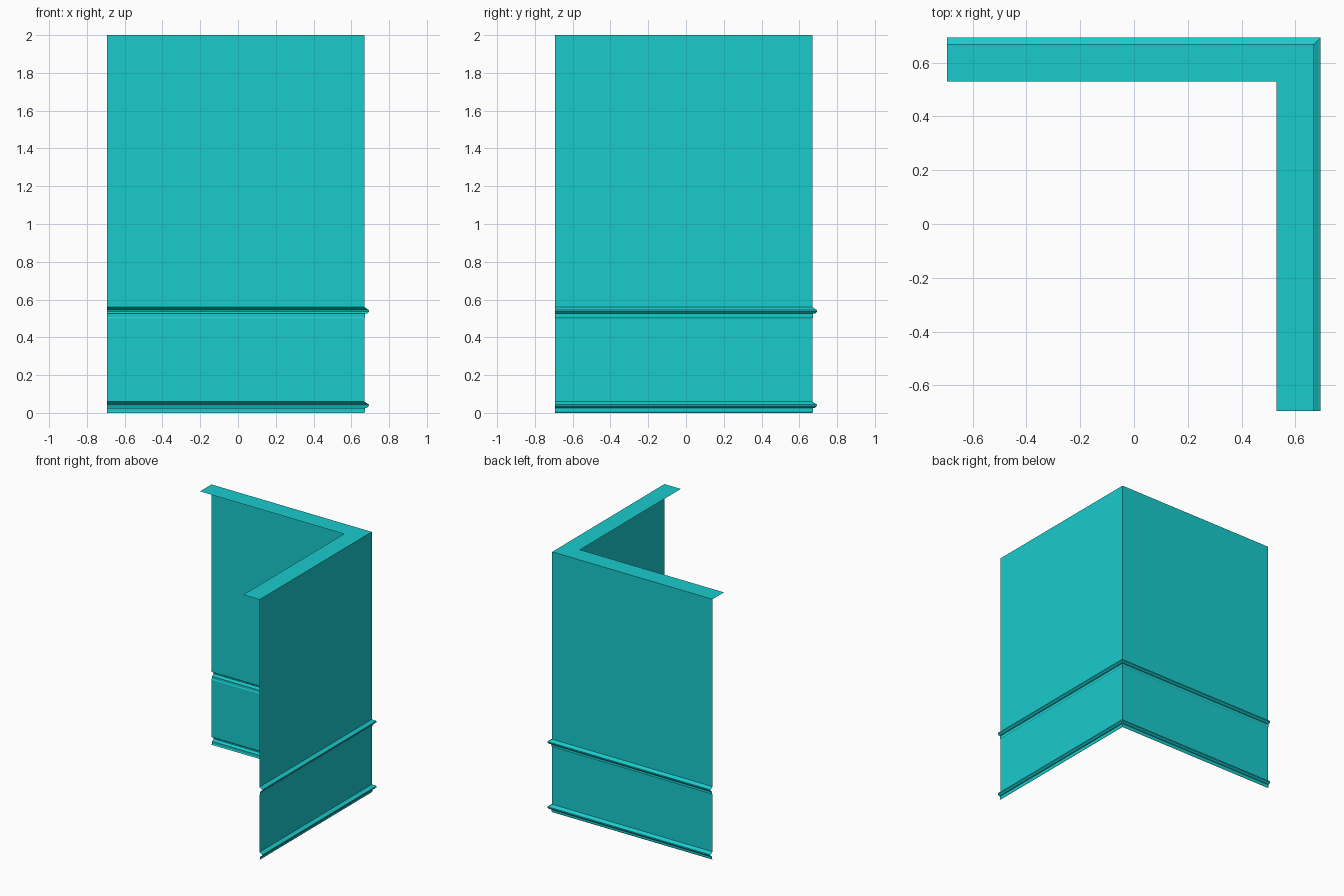
import bpy, bmesh

if "Cube" in bpy.data.objects:
    bpy.data.objects.remove(bpy.data.objects["Cube"])

END = -0.694    # free ends of both arms
WALL = 0.669    # outer wall plane
TOP_IN = 0.53   # inner edge of the top ledge

def mat(name, color):
    m = bpy.data.materials.new(name)
    m.diffuse_color = color
    m.use_nodes = True
    m.node_tree.nodes["Principled BSDF"].inputs["Base Color"].default_value = m.diffuse_color
    return m

TEAL = mat("teal", (0.01, 0.60, 0.61, 1))

def sweep_corner(name, profile):
    """Sweep an (offset, z) profile along the mitred L path."""
    bm = bmesh.new()
    rows = [[bm.verts.new(p) for p in ((END, o, z), (o, o, z), (o, END, z))]
            for o, z in profile]
    for a, b in zip(rows, rows[1:]):
        for i in range(2):
            bm.faces.new((a[i], a[i + 1], b[i + 1], b[i]))
    me = bpy.data.meshes.new(name)
    bm.to_mesh(me)
    bm.free()
    me.materials.append(TEAL)
    ob = bpy.data.objects.new(name, me)
    bpy.context.collection.objects.link(ob)
    return ob

# Moulding cross-section: (projection from wall, height above its base)
MOULD = [(0, 0.06), (0.015, 0.05), (0.024, 0.045), (0.024, 0.036),
         (0.015, 0.027), (0.004, 0.025), (0.004, 0.007), (0, 0)]

# Wall panels and top ledge
sweep_corner("top_ledge", [(TOP_IN, 2), (WALL, 2)])
sweep_corner("upper_wall", [(WALL, 2), (WALL, 0.56)])
sweep_corner("lower_wall", [(WALL, 0.5), (WALL, 0.06)])

# Skirting and rail mouldings
for name, base in (("rail_moulding", 0.5), ("skirting_moulding", 0.0)):
    sweep_corner(name, [(WALL + d, base + h) for d, h in MOULD])
